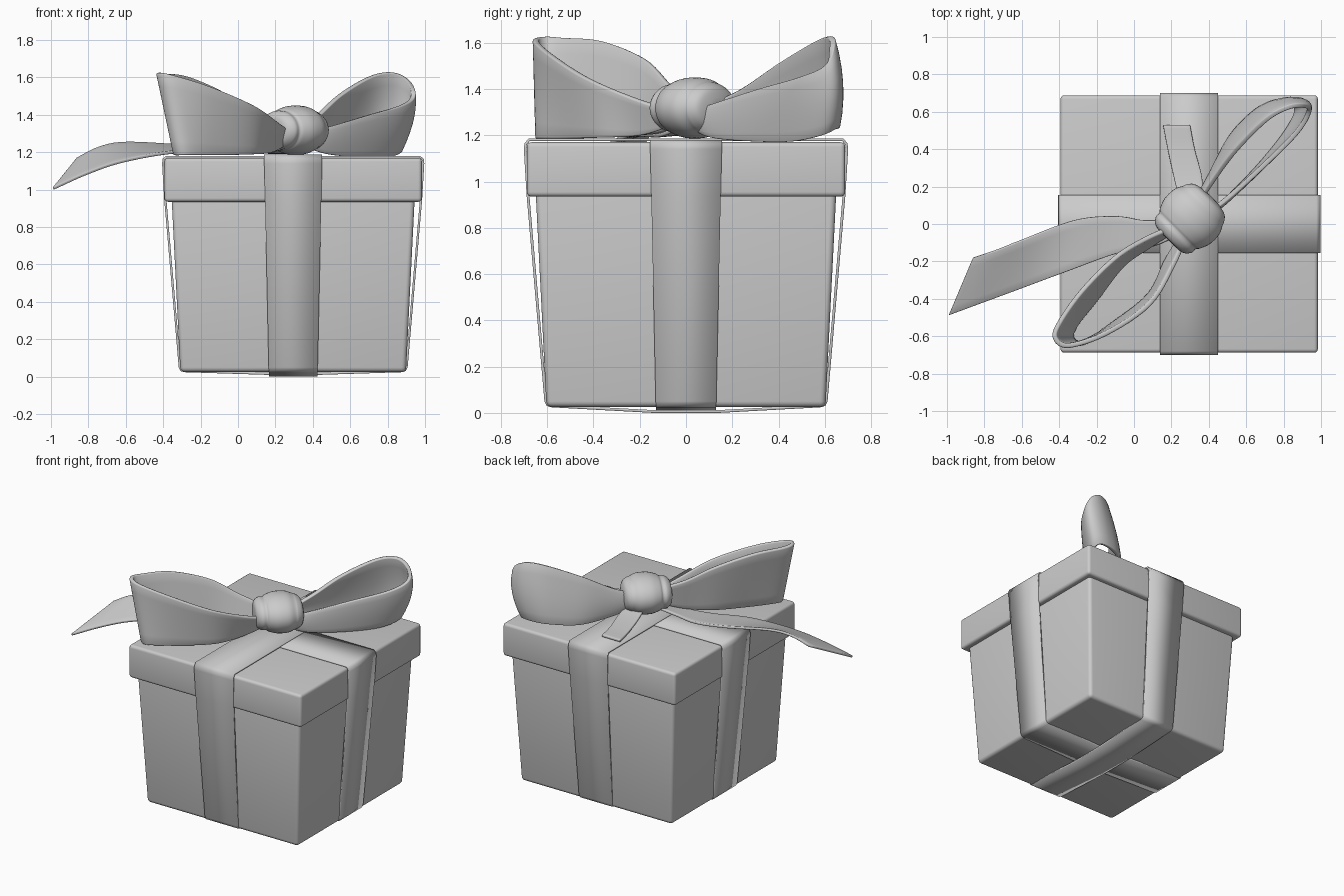
import bpy, bmesh, math
from mathutils import Vector

if "Cube" in bpy.data.objects:
    bpy.data.objects.remove(bpy.data.objects["Cube"])

CX = 0.295  # box centre in x


def finish(name, bm, angle=40):
    me = bpy.data.meshes.new(name)
    bm.to_mesh(me)
    bm.free()
    ob = bpy.data.objects.new(name, me)
    bpy.context.collection.objects.link(ob)
    bpy.ops.object.select_all(action='DESELECT')
    ob.select_set(True)
    bpy.context.view_layer.objects.active = ob
    bpy.ops.object.shade_smooth_by_angle(angle=math.radians(angle))
    return ob


def solidify(ob, thickness, offset, bevel=0):
    m = ob.modifiers.new("thickness", 'SOLIDIFY')
    m.thickness, m.offset = thickness, offset
    if bevel:
        b = ob.modifiers.new("soft_edge", 'BEVEL')
        b.width, b.segments, b.limit_method = bevel, 2, 'ANGLE'
        b.angle_limit = math.radians(50)


def tapered_box(name, half_low, half_top, z0, z1, bevel):
    bm = bmesh.new()
    bmesh.ops.create_cube(bm, size=2)
    for v in bm.verts:
        h = half_top if v.co.z > 0 else half_low
        v.co = (CX + v.co.x * h, v.co.y * h, z1 if v.co.z > 0 else z0)
    bmesh.ops.bevel(bm, geom=bm.edges[:], offset=bevel, segments=4,
                    profile=0.5, affect='EDGES')
    return finish(name, bm)


def wrap_ribbon(name, along_x, top, low):
    # closed band around the box: (distance out, height, half width)
    half = [(0.14, low, 0.13), (0.58, 0.024, 0.13), (0.602, 0.03, 0.13),
            (0.612, 0.05, 0.131), (0.689, 0.94, 0.15), (0.701, 1.14, 0.155),
            (0.698, 1.165, 0.155), (0.68, top, 0.155)]
    ring = half + [(-u, z, w) for u, z, w in reversed(half)]
    bm = bmesh.new()
    rows = []
    for u, z, w in ring:
        rows.append([bm.verts.new((CX + u, s * w, z) if along_x
                                  else (CX + s * w, u, z)) for s in (-1, 1)])
    for a, b in zip(rows, rows[1:] + rows[:1]):
        bm.faces.new((a[0], a[1], b[1], b[0]))
    bmesh.ops.recalc_face_normals(bm, faces=bm.faces)
    # make sure the band faces outward
    bm.normal_update()
    f = max(bm.faces, key=lambda f: f.calc_center_median().z)
    if f.normal.z < 0:
        bmesh.ops.reverse_faces(bm, faces=bm.faces[:])
    solidify(finish(name, bm), 0.012, -1)


def spline(pts, steps):
    p = [Vector(q) for q in pts]
    p = [2 * p[0] - p[1]] + p + [2 * p[-1] - p[-2]]
    out = []
    for i in range(1, len(p) - 2):
        a, b, c, d = p[i - 1:i + 3]
        for k in range(steps):
            t = k / steps
            out.append(0.5 * (2 * b + (c - a) * t + (2 * a - 5 * b + 4 * c - d) * t * t
                              + (3 * b - a - 3 * c + d) * t ** 3))
    return out + [p[-2]]


def strip(name, top, bottom, thickness, bulge=0.0, centre=None, across=6):
    # ribbon surface lofted between its two edge curves
    bm = bmesh.new()
    rows = []
    for a, b in zip(spline(top, 6), spline(bottom, 6)):
        row = []
        for k in range(across + 1):
            t = k / across
            q = a.lerp(b, t)
            if centre:
                out = Vector((q.x - centre[0], q.y - centre[1], 0))
                q += out * bulge * 4 * t * (1 - t)
            row.append(bm.verts.new(q))
        rows.append(row)
    for r, s in zip(rows, rows[1:]):
        for k in range(across):
            bm.faces.new((r[k], r[k + 1], s[k + 1], s[k]))
    solidify(finish(name, bm, 60), thickness, 0, thickness * 0.3)


# box and lid
tapered_box("box_body", 0.603, 0.652, 0.025, 1.0, 0.025)
tapered_box("box_lid", 0.688, 0.688, 0.935, 1.17, 0.02)

# ribbons around the box
wrap_ribbon("ribbon_side_to_side", True, 1.180, 0.010)
wrap_ribbon("ribbon_front_to_back", False, 1.187, 0.0)

# front left bow loop
strip("bow_loop_left",
      [(0.22, -0.01, 1.36), (0.06, -0.08, 1.43), (-0.10, -0.18, 1.53),
       (-0.28, -0.36, 1.605), (-0.40, -0.53, 1.62), (-0.422, -0.61, 1.625),
       (-0.35, -0.65, 1.612), (-0.15, -0.585, 1.55), (0.08, -0.43, 1.45),
       (0.21, -0.22, 1.36), (0.28, -0.06, 1.31)],
      [(0.22, -0.03, 1.24), (0.08, -0.12, 1.21), (-0.06, -0.22, 1.20),
       (-0.20, -0.40, 1.19), (-0.31, -0.54, 1.19), (-0.33, -0.61, 1.185),
       (-0.27, -0.635, 1.185), (-0.12, -0.54, 1.185), (0.08, -0.38, 1.19),
       (0.17, -0.20, 1.20), (0.25, -0.06, 1.24)], 0.026)

# back right bow loop
strip("bow_loop_right",
      [(0.34, 0.10, 1.33), (0.43, 0.24, 1.40), (0.55, 0.40, 1.51),
       (0.71, 0.56, 1.605), (0.83, 0.625, 1.625), (0.915, 0.63, 1.58),
       (0.935, 0.60, 1.50), (0.87, 0.49, 1.45), (0.70, 0.32, 1.40),
       (0.50, 0.14, 1.34), (0.36, 0.04, 1.30)],
      [(0.34, 0.10, 1.24), (0.42, 0.27, 1.21), (0.52, 0.47, 1.20),
       (0.66, 0.61, 1.22), (0.77, 0.65, 1.23), (0.85, 0.64, 1.23),
       (0.86, 0.58, 1.20), (0.79, 0.46, 1.175), (0.65, 0.29, 1.175),
       (0.48, 0.12, 1.19), (0.36, 0.04, 1.23)], 0.026, 0.10, (0.68, 0.40))

# long and short ribbon tails
strip("tail_long",
      [(0.24, 0.03, 1.24), (0.06, 0.02, 1.215), (-0.10, 0.042, 1.215),
       (-0.32, 0.02, 1.235), (-0.60, -0.085, 1.25), (-0.74, -0.14, 1.225),
       (-0.86, -0.18, 1.165)],
      [(0.24, -0.06, 1.22), (0.10, -0.12, 1.20), (-0.10, -0.16, 1.20),
       (-0.35, -0.25, 1.20), (-0.62, -0.35, 1.15), (-0.81, -0.42, 1.085),
       (-0.99, -0.487, 1.005)], 0.018)
strip("tail_short",
      [(0.25, 0.10, 1.26), (0.215, 0.24, 1.225), (0.18, 0.40, 1.205), (0.155, 0.53, 1.20)],
      [(0.36, 0.10, 1.26), (0.365, 0.24, 1.225), (0.325, 0.40, 1.205), (0.30, 0.53, 1.20)],
      0.018)

# knot: grooved profile turned around the bow direction
profile = spline([(-0.165, 0.03, 0), (-0.158, 0.10, 0), (-0.125, 0.135, 0),
                  (-0.095, 0.137, 0), (-0.075, 0.152, 0), (-0.02, 0.172, 0),
                  (0.05, 0.171, 0), (0.095, 0.150, 0), (0.115, 0.142, 0),
                  (0.145, 0.115, 0), (0.160, 0.06, 0), (0.162, 0.02, 0)], 4)
bm = bmesh.new()
N = 40
d, e = Vector((1, 1, 0)).normalized(), Vector((-1, 1, 0)).normalized()
rings = []
for p in profile:
    ring = []
    for k in range(N):
        a = 2 * math.pi * k / N
        q = Vector((0.30, 0.03, 1.318)) + d * p.x + e * p.y * math.cos(a)
        q.z += p.y * 0.76 * math.sin(a)
        ring.append(bm.verts.new(q))
    rings.append(ring)
for r, s in zip(rings, rings[1:]):
    for k in range(N):
        bm.faces.new((r[k], r[(k + 1) % N], s[(k + 1) % N], s[k]))
bm.faces.new(rings[0])
bm.faces.new(rings[-1])
bmesh.ops.recalc_face_normals(bm, faces=bm.faces)
finish("bow_knot", bm, 60)
